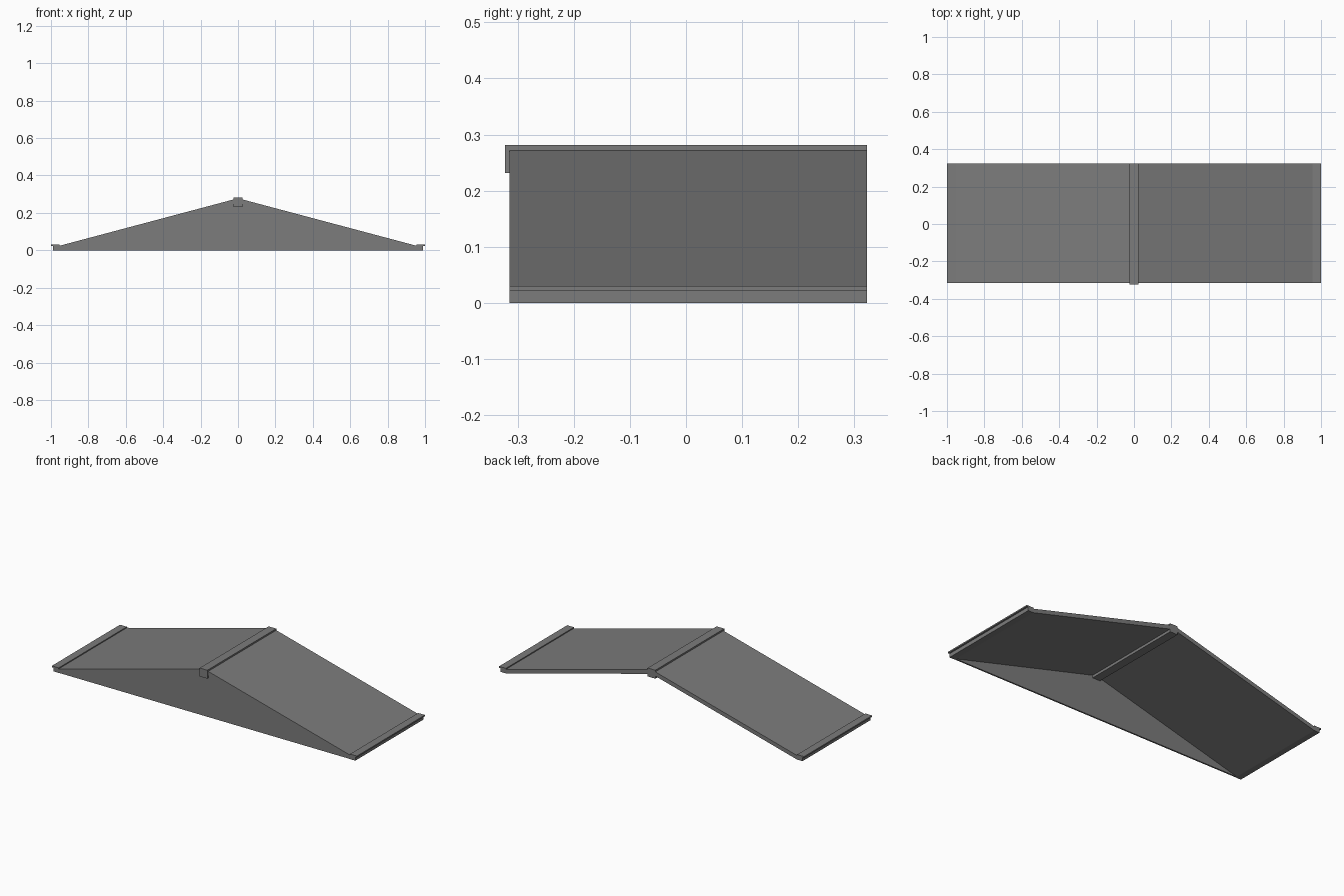
import bpy

cube = bpy.data.objects.get("Cube")
if cube:
    bpy.data.objects.remove(cube, do_unlink=True)

FRONT, BACK = -0.315, 0.323


def make_material(name, rgb):
    mat = bpy.data.materials.new(name)
    mat.use_nodes = True
    color = (*rgb, 1)
    mat.diffuse_color = color
    mat.node_tree.nodes["Principled BSDF"].inputs["Base Color"].default_value = color
    return mat


grey = make_material("roof grey", (0.2, 0.2, 0.2))


def extrude_profile(name, profile, y0, y1, side=1):
    """Extrude an x-z outline along y, mirrored in x when side is -1."""
    n = len(profile)
    verts = [(side * x, y, z) for y in (y0, y1) for x, z in profile]
    faces = [list(range(n)), list(range(n, 2 * n))[::-1]]
    faces += [[i, i + n, (i + 1) % n + n, (i + 1) % n] for i in range(n)]
    if side < 0:
        faces = [f[::-1] for f in faces]
    mesh = bpy.data.meshes.new(name)
    mesh.from_pydata(verts, [], faces)
    mesh.materials.append(grey)
    obj = bpy.data.objects.new(name, mesh)
    bpy.context.collection.objects.link(obj)
    return obj


# Sloping panels and stepped eaves on both sides
slab = [(0, 0.253), (0.955, 0), (0.985, 0), (0.985, 0.016), (0, 0.278)]
eave = [(0.955, 0), (0.99, 0), (0.99, 0.022), (1.0, 0.022), (1.0, 0.03), (0.955, 0.03)]
for side, label in ((1, "left"), (-1, "right")):
    extrude_profile(label + "_roof_slab", slab, FRONT, BACK, side)
    extrude_profile(label + "_eave", eave, FRONT, BACK, side)

# Front gable wall; the back stays open
gable = [(-0.96, 0), (0.96, 0), (0, 0.256)]
extrude_profile("front_gable", gable, FRONT + 0.001, FRONT + 0.01)

# Ridge beam projecting past the gable
beam = [(-0.025, 0.231), (0.025, 0.231), (0.025, 0.281), (-0.025, 0.281)]
extrude_profile("ridge_beam", beam, -0.323, BACK)
